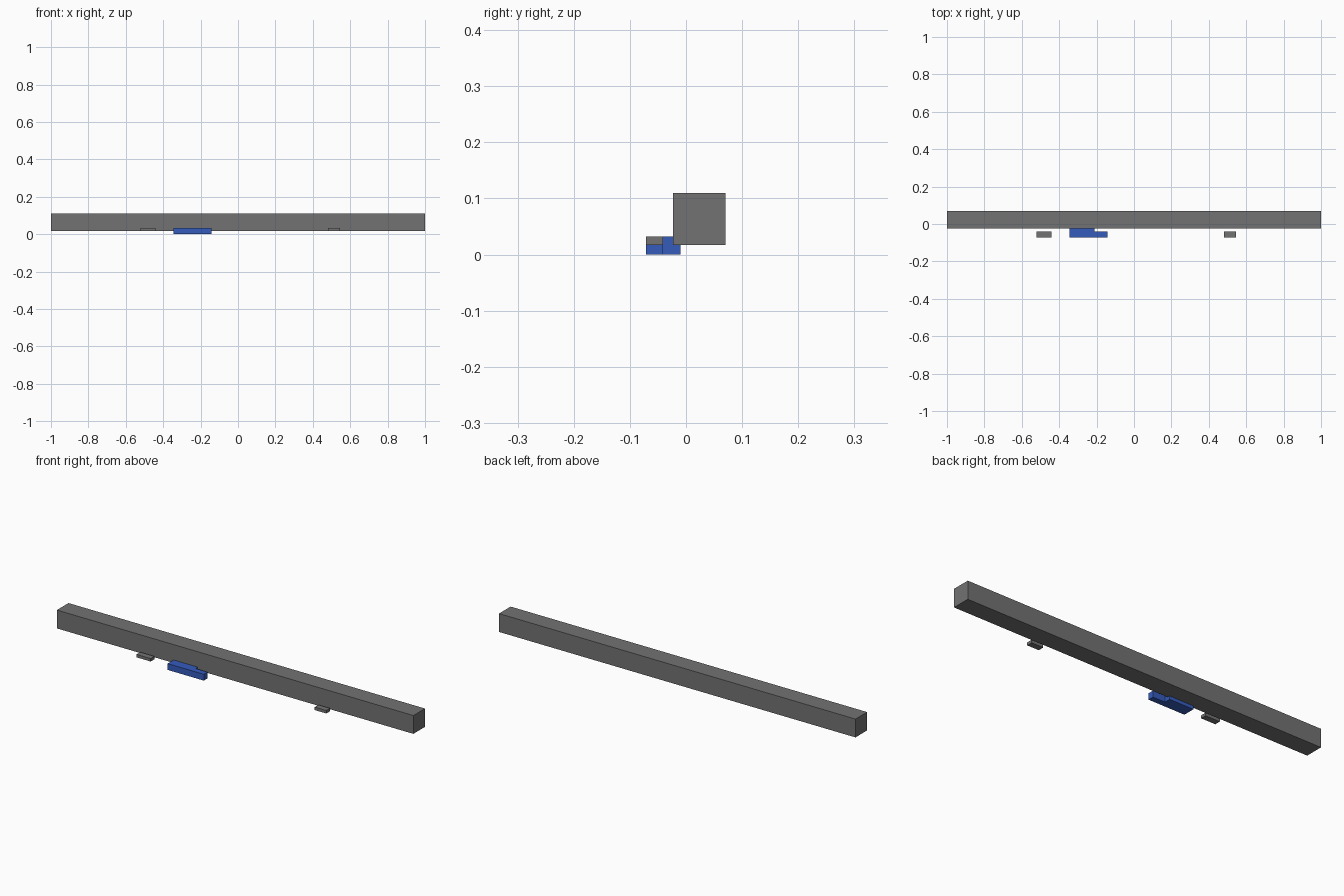
import bpy
import bmesh

cube = bpy.data.objects.get("Cube")
if cube:
    bpy.data.objects.remove(cube, do_unlink=True)


def material(name, rgb):
    mat = bpy.data.materials.new(name)
    mat.use_nodes = True
    mat.diffuse_color = (*rgb, 1)
    mat.node_tree.nodes["Principled BSDF"].inputs["Base Color"].default_value = (*rgb, 1)
    return mat


def prism(name, outline, z0, z1, mat):
    """Extrude a plan outline from z0 up to z1."""
    bm = bmesh.new()
    base = bm.faces.new([bm.verts.new((x, y, z0)) for x, y in outline])
    top = bmesh.ops.extrude_face_region(bm, geom=[base])["geom"]
    bmesh.ops.translate(bm, vec=(0, 0, z1 - z0),
                        verts=[v for v in top if isinstance(v, bmesh.types.BMVert)])
    bmesh.ops.recalc_face_normals(bm, faces=bm.faces)
    mesh = bpy.data.meshes.new(name)
    bm.to_mesh(mesh)
    bm.free()
    mesh.materials.append(mat)
    obj = bpy.data.objects.new(name, mesh)
    bpy.context.collection.objects.link(obj)
    return obj


def rectangle(x0, x1, y0, y1):
    return [(x0, y0), (x1, y0), (x1, y1), (x0, y1)]


grey = material("dark grey", (0.17, 0.17, 0.17))
blue = material("blue", (0.035, 0.105, 0.5))

FRONT, STEP, BACK = -0.071, -0.041, -0.01   # depths shared by the small parts
LOW, HIGH = 0.017, 0.032                    # beam underside, top of small parts

# Long square beam
prism("beam", rectangle(-1, 1, -0.023, 0.07), LOW, 0.11, grey)

# Small pads in front of the beam
prism("right_pad", rectangle(-0.52, -0.44, FRONT, STEP), LOW, HIGH, grey)
prism("left_pad", rectangle(0.48, 0.545, FRONT, STEP), LOW, HIGH, grey)

# Stepped block tucked under the beam
prism("stepped_block",
      [(-0.345, FRONT), (-0.142, FRONT), (-0.142, STEP),
       (-0.21, STEP), (-0.21, BACK), (-0.345, BACK)],
      0, HIGH, blue)
